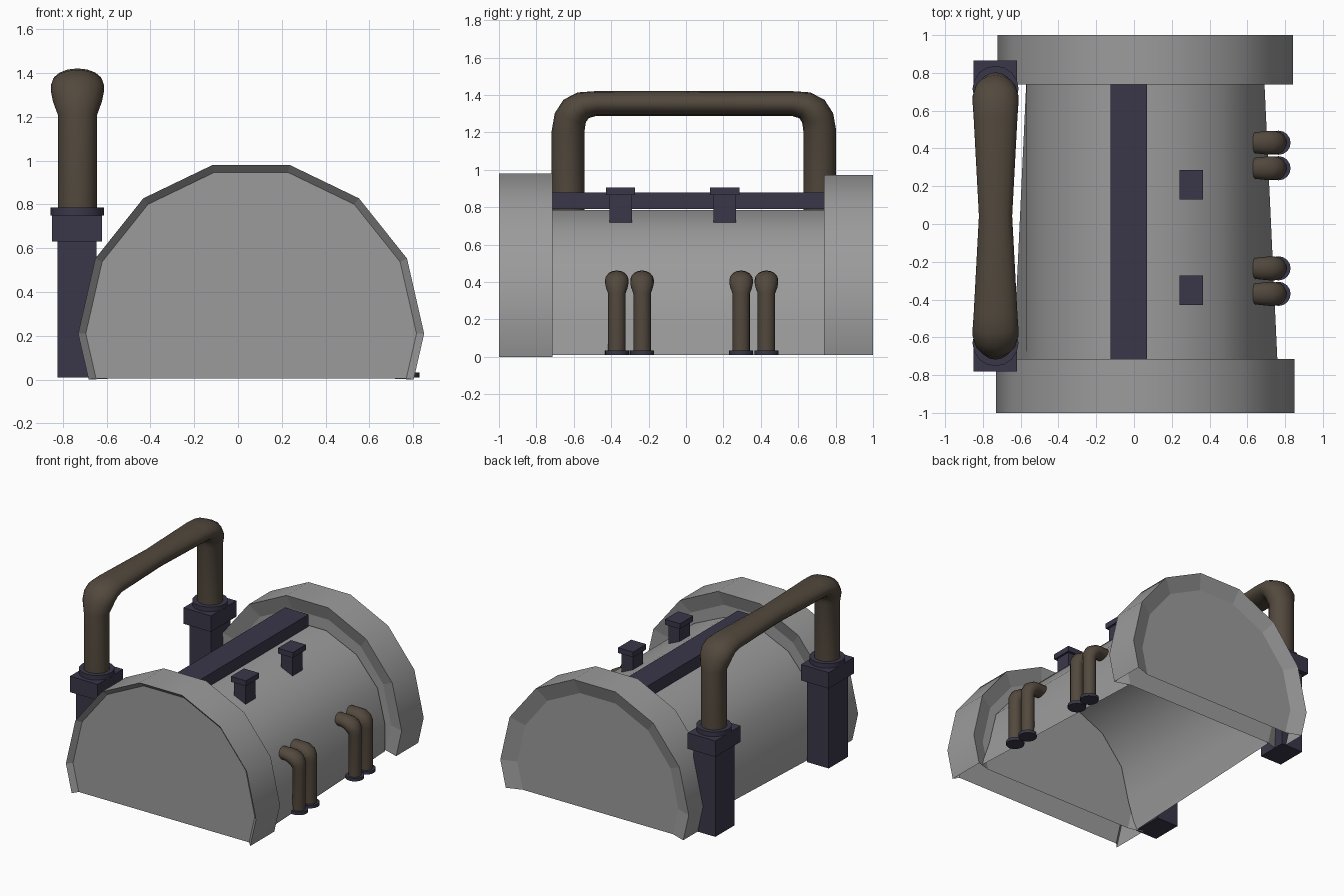
import bpy, bmesh
from math import sin, cos, pi, radians, sqrt
from mathutils import Vector

if "Cube" in bpy.data.objects:
    bpy.data.objects.remove(bpy.data.objects["Cube"], do_unlink=True)

HULL_X, HULL_Z, SIDES = 0.06, 0.21, 14


def material(name, rgb):
    m = bpy.data.materials.new(name)
    m.use_nodes = True
    m.diffuse_color = (*rgb, 1)
    bsdf = next(n for n in m.node_tree.nodes if n.type == 'BSDF_PRINCIPLED')
    bsdf.inputs["Base Color"].default_value = (*rgb, 1)
    return m


GREY = material("grey_metal", (0.33, 0.33, 0.33))
NAVY = material("dark_navy", (0.042, 0.038, 0.066))
BROWN = material("brown_pipe", (0.085, 0.066, 0.047))


def finish(bm, name, mat):
    mesh = bpy.data.meshes.new(name)
    bm.to_mesh(mesh)
    bm.free()
    mesh.materials.append(mat)
    ob = bpy.data.objects.new(name, mesh)
    bpy.context.collection.objects.link(ob)
    return ob


def smooth(ob, angle):
    bpy.ops.object.select_all(action='DESELECT')
    ob.select_set(True)
    bpy.context.view_layer.objects.active = ob
    bpy.ops.object.shade_smooth_by_angle(angle=radians(angle))


def box(name, x, y, z, mat):
    bm = bmesh.new()
    bmesh.ops.create_cube(bm, size=1)
    for v in bm.verts:
        for i, (lo, hi) in enumerate((x, y, z)):
            v.co[i] = hi if v.co[i] > 0 else lo
    return finish(bm, name, mat)


def disc(name, x, y, z0, z1, r, mat):
    bm = bmesh.new()
    bmesh.ops.create_cone(bm, cap_ends=True, segments=16, radius1=r, radius2=r, depth=z1 - z0)
    bmesh.ops.translate(bm, verts=bm.verts, vec=(x, y, (z0 + z1) / 2))
    smooth(finish(bm, name, mat), 40)


def arch(y, rx, rz, floor, foot=None):
    """Half-round section standing on the floor, from +x over the top to -x."""
    if foot is None:
        step = 2 * pi / SIDES
        foot = rx * (1 - (1 - cos(step)) * (HULL_Z - floor) / (rz * sin(step)))
    pts = [(rx * cos(2 * pi * i / SIDES), HULL_Z + rz * sin(2 * pi * i / SIDES))
           for i in range(SIDES // 2 + 1)]
    pts = [(foot, floor)] + pts + [(-foot, floor)]
    return [Vector((HULL_X + x, y, z)) for x, z in pts]


def loft_arches(name, sections, closed_ends):
    """Open-bottomed shell; only the outer walls are smooth."""
    bm = bmesh.new()
    rings = [[bm.verts.new(p) for p in s] for s in sections]
    for a, b in zip(rings, rings[1:]):
        for i in range(len(a) - 1):
            bm.faces.new((a[i], b[i], b[i + 1], a[i + 1]))
    if closed_ends:
        bm.faces.new(rings[0])
        bm.faces.new(rings[-1][::-1])
    bm.normal_update()
    for f in bm.faces:
        f.smooth = abs(f.normal.y) < 0.3
    for e in bm.edges:
        if len(e.link_faces) == 2 and e.calc_face_angle() > radians(32):
            e.smooth = False
    return finish(bm, name, GREY)


def tube(name, rings, origin, direction):
    """Pipe from rings of (along, height, tilt, in-plane radius, side radius)."""
    n = 16
    origin, u, up = Vector(origin), Vector(direction), Vector((0, 0, 1))
    side = up.cross(u)
    bm = bmesh.new()
    loops = []
    for d, z, tilt, r_in, r_side in rings:
        t = radians(tilt)
        out = u * -cos(t) + up * sin(t)
        c = origin + u * d + up * z
        loops.append([bm.verts.new(c + out * r_in * cos(2 * pi * k / n)
                                   + side * r_side * sin(2 * pi * k / n)) for k in range(n)])
    for a, b in zip(loops, loops[1:]):
        for k in range(n):
            j = (k + 1) % n
            bm.faces.new((a[k], a[j], b[j], b[k]))
    bm.faces.new(loops[0])
    bm.faces.new(loops[-1])
    bmesh.ops.recalc_face_normals(bm, faces=bm.faces)
    smooth(finish(bm, name, BROWN), 45)


# Barrel: its lower walls flare towards the front
loft_arches("barrel", [arch(-0.74, 0.63, 0.59, 0.01, 0.70),
                       arch(0.76, 0.63, 0.59, 0.01, 0.63)], False)

# End drums with recessed faces
loft_arches("front_drum", [arch(-0.965, 0.755, 0.755, 0.005), arch(-1, 0.79, 0.79, 0),
                           arch(-0.715, 0.79, 0.79, 0), arch(-0.75, 0.68, 0.68, 0.005)], True)
loft_arches("back_drum", [arch(0.775, 0.67, 0.67, 0.01), arch(0.738, 0.783, 0.783, 0.01),
                          arch(1, 0.783, 0.783, 0.01), arch(0.96, 0.67, 0.67, 0.01)], True)

# Ridge strip and vents on the roof
box("ridge_strip", (-0.125, 0.07), (-0.715, 0.738), (0.79, 0.88), NAVY)
for label, y in (("front", -0.35), ("back", 0.207)):
    box(label + "_vent_neck", (0.255, 0.35), (y - 0.06, y + 0.06), (0.70, 0.865), NAVY)
    box(label + "_vent_cap", (0.24, 0.365), (y - 0.078, y + 0.078), (0.865, 0.905), NAVY)

# Posts carrying the large pipe
PIPE_X, PIPE_Y, SPAN = -0.733, 0.0425, 0.6725
for label, s in (("front", -1), ("back", 1)):
    y = PIPE_Y + s * SPAN
    box(label + "_post", (-0.825, -0.645), (y - 0.115, y + 0.115), (0.01, 0.64), NAVY)
    box(label + "_post_block", (-0.85, -0.62), (y - 0.15, y + 0.15), (0.63, 0.75), NAVY)
    disc(label + "_post_flange", PIPE_X, y, 0.75, 0.785, 0.122, NAVY)

# Large overhead pipe, second half mirrored from the first
half = [(0, 0.77, 0, 0.088, 0.09), (0, 1.21, 0, 0.088, 0.09),
        (0.01, 1.27, 22, 0.088, 0.112), (0.035, 1.315, 45, 0.085, 0.121),
        (0.08, 1.345, 67, 0.075, 0.121), (0.15, 1.355, 90, 0.066, 0.116)]
mirrored = [(2 * SPAN - d, z, 180 - t, a, b) for d, z, t, a, b in reversed(half)]
tube("overhead_pipe", half + [(SPAN, 1.355, 90, 0.066, 0.088)] + mirrored,
     (PIPE_X, PIPE_Y - SPAN, 0), (0, 1, 0))

# Small elbow pipes on the left wall
elbow = [(0, 0.02, 0, 0.045, 0.047), (0, 0.34, 0, 0.045, 0.047),
         (0.005, 0.37, 22, 0.05, 0.058), (0.02, 0.395, 45, 0.052, 0.063),
         (0.05, 0.412, 67, 0.05, 0.063), (0.085, 0.417, 90, 0.045, 0.06),
         (0.15, 0.417, 90, 0.045, 0.052)]
for i, y in enumerate((-0.37, -0.235, 0.295, 0.43), 1):
    tube(f"elbow_pipe_{i}", elbow, (0.765, y, 0), (-1, 0, 0))
    disc(f"elbow_flange_{i}", 0.765, y, 0.01, 0.033, 0.064, NAVY)
